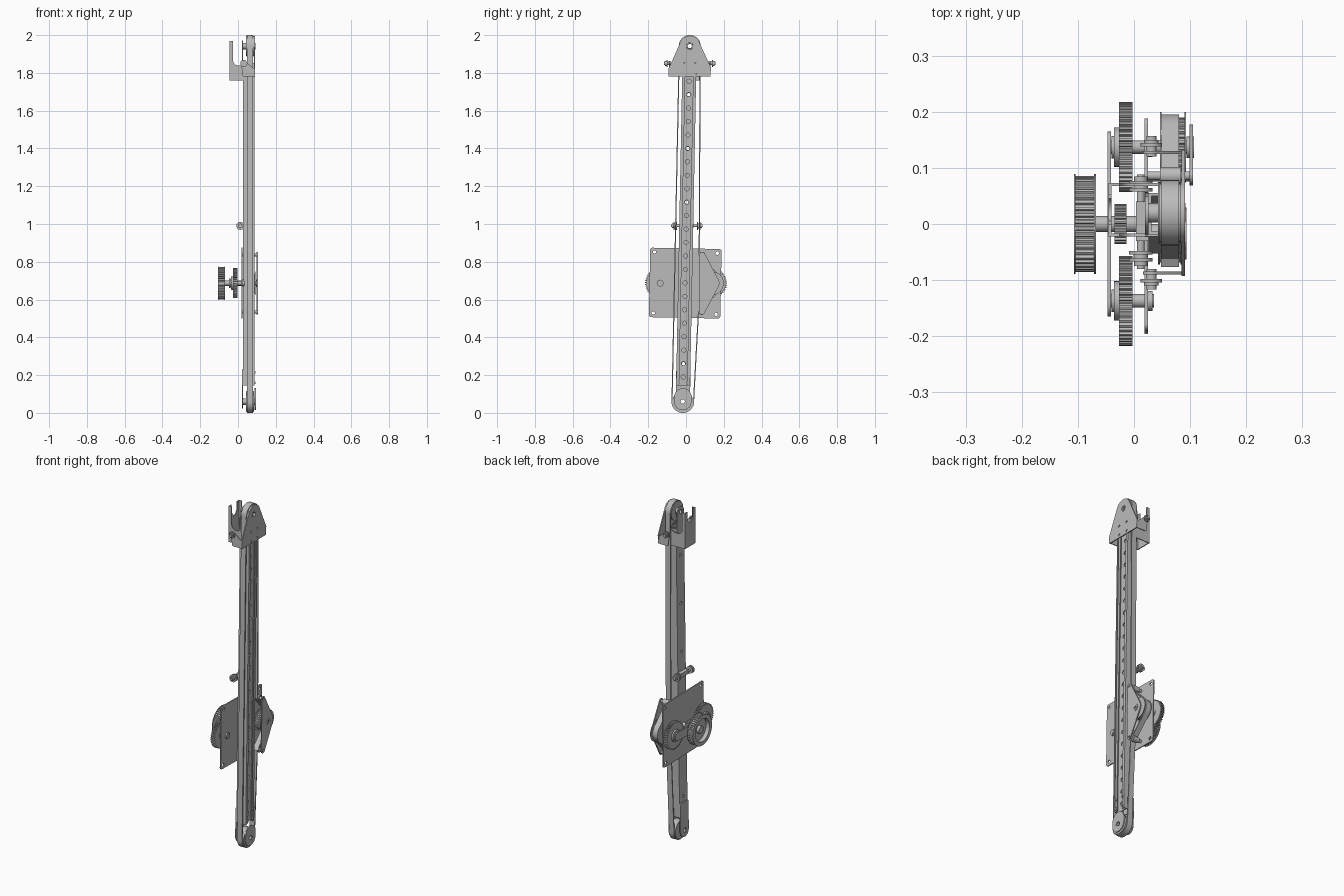
import bpy, bmesh, math
from mathutils import Vector, Matrix
from mathutils.geometry import convex_hull_2d

if "Cube" in bpy.data.objects:
    bpy.data.objects.remove(bpy.data.objects["Cube"])

grey = bpy.data.materials.new("metal_grey")
grey.use_nodes = True
grey.diffuse_color = (0.5, 0.5, 0.5, 1)
grey.node_tree.nodes["Principled BSDF"].inputs["Base Color"].default_value = (0.5, 0.5, 0.5, 1)

parts = []
AXES = {"x": lambda u, v, w: (w, u, v), "y": lambda u, v, w: (u, w, v), "z": lambda u, v, w: (u, v, w)}


def prism(name, loops, lo, hi, axis="x"):
    """Extrude an outline (first loop) with holes (other loops) along an axis."""
    place = AXES[axis]
    bm = bmesh.new()
    edges = []
    for loop in loops:
        vs = [bm.verts.new(place(u, v, lo)) for u, v in loop]
        edges += [bm.edges.new((a, b)) for a, b in zip(vs, vs[1:] + vs[:1])]
    bmesh.ops.triangle_fill(bm, edges=edges, use_beauty=True)
    top = bmesh.ops.extrude_face_region(bm, geom=bm.faces[:])["geom"]
    bmesh.ops.translate(bm, vec=place(0, 0, hi - lo),
                        verts=[g for g in top if isinstance(g, bmesh.types.BMVert)])
    bmesh.ops.recalc_face_normals(bm, faces=bm.faces[:])
    mesh = bpy.data.meshes.new(name)
    bm.to_mesh(mesh)
    bm.free()
    mesh.materials.append(grey)
    ob = bpy.data.objects.new(name, mesh)
    bpy.context.collection.objects.link(ob)
    parts.append(ob)
    return ob


def arc(u, v, r, start=0, end=360, n=32):
    full = abs(end - start) == 360
    steps = n if full else n + 1
    angles = [math.radians(start + (end - start) * i / n) for i in range(steps)]
    return [(u + r * math.cos(a), v + r * math.sin(a)) for a in angles]


def hull(circles):
    """Rounded outline around circles given as (u, v, radius)."""
    pts = [Vector(p) for u, v, r in circles for p in arc(u, v, r, n=24)]
    return [tuple(pts[i]) for i in convex_hull_2d(pts)]


def rect(u0, u1, v0, v1):
    return [(u0, v0), (u1, v0), (u1, v1), (u0, v1)]


def disc(name, u, v, r, lo, hi, axis="x", hole=0):
    loops = [arc(u, v, r)] + ([arc(u, v, hole)] if hole else [])
    return prism(name, loops, lo, hi, axis)


def gear(name, u, v, r, depth, teeth, lo, hi, hole):
    outline = []
    for i in range(teeth):
        for frac, rad in ((0, r - depth), (.3, r - depth), (.45, r), (.85, r)):
            a = math.tau * (i + frac) / teeth
            outline.append((u + rad * math.cos(a), v + rad * math.sin(a)))
    return prism(name, [outline, arc(u, v, hole)], lo, hi)


# Key positions (y, z)
BOTTOM, TOP = (-.017, .06), (.02, 1.942)
DRIVE, MID = (.137, .686), .687
LEAN = math.atan2(TOP[0] - BOTTOM[0], TOP[1] - BOTTOM[1])
LENGTH = math.hypot(TOP[0] - BOTTOM[0], TOP[1] - BOTTOM[1])


def lean(ob, pivot=BOTTOM):
    """Place a part drawn about the origin into the leaning arm."""
    ob.data.transform(Matrix.Translation((0, *pivot)) @ Matrix.Rotation(-LEAN, 4, "X"))
    return ob


# Arm: two side rails, a perforated web and a back strip
z0, z1 = .085, LENGTH - .09
for name, s in (("front", -1), ("back", 1)):
    section = [(.026, .037), (.087, .037), (.087, .021), (.082, .021), (.082, .032), (.026, .032)]
    lean(prism(f"arm_{name}_rail", [[(x, s * y) for x, y in section]], z0, z1, "z"))
holes = [arc(0, .13 + .0712 * i, .011, n=14) for i in range(24)]
lean(prism("arm_web", [rect(-.034, .034, z0, z1)] + holes, .066, .071))
back_holes = [arc(0, .2 + .285 * i, .009, n=14) for i in range(6)]
lean(prism("arm_back_strip", [rect(-.034, .034, z0, z1)] + back_holes, .026, .031))

# Lower fork
lean(prism("lower_inner_fork", [hull([(0, 0, .038), (-.03, .16, .008), (.03, .16, .008)]),
                                arc(0, 0, .015)], .02, .026))
lean(prism("lower_outer_fork", [hull([(0, 0, .046), (0, .025, .046)]), arc(0, 0, .016)], .088, .094))
for y in (-.025, .025):
    for z in (.1, .155):
        lean(disc("lower_screw", y, z, .007, .086, .092))

# Upper inner fork
lean(prism("upper_inner_fork", [hull([(0, LENGTH, .03), (-.034, LENGTH - .14, .006),
                                      (.034, LENGTH - .14, .006)]), arc(0, LENGTH, .015)], .02, .026))

# End pulleys with flanges and axles
for name, (y, z) in (("lower", BOTTOM), ("upper", TOP)):
    disc(f"{name}_pulley", y, z, .052, .046, .084, hole=.018)
    for x in (.043, .083):
        disc(f"{name}_pulley_flange", y, z, .055, x, x + .003, hole=.018)
    disc(f"{name}_axle", y, z, .017, .022, .092, hole=.011)

# Belt: round both ends and the drive pulley
path = arc(*BOTTOM, .057, 180, 360, 20) + [(.066, .535)] + arc(*DRIVE, .055, -44, 44, 14)
path += [(.07, .837)] + arc(*TOP, .055, 0, 180, 20)


def offset(loop, d):
    out = []
    for i, p in enumerate(loop):
        t = Vector(loop[(i + 1) % len(loop)]) - Vector(loop[i - 1])
        n = Vector((t.y, -t.x)).normalized()
        out.append((p[0] + n.x * d, p[1] + n.y * d))
    return out


prism("belt", [offset(path, .003), offset(path, -.003)], .048, .08)

# Upper cover: web plate with front and back side flanges
cover = hull([(-.09, 1.783, .003), (.127, 1.783, .003), (.127, 1.828, .005),
              (-.088, 1.82, .005), (*TOP, .054)])
cover_holes = [arc(y, z, .007, n=12) for y in (-.01, .048) for z in (1.795, 1.848)]
prism("upper_cover", [cover, arc(*TOP, .018)] + cover_holes, .085, .091)
for name, y in (("front", -.09), ("back", .125)):
    flange = hull([(.081, 1.785, .005), (.03, 1.785, .005), (.03, 1.85, .014), (.081, 1.82, .005)])
    prism(f"cover_{name}_flange", [flange], y, y + .005, "y")
    s = -1 if y < 0 else 1
    for r, a, b in ((.009, -.01, .027), (.019, .008, .014), (.013, .014, .02)):
        edge = y if s < 0 else y + .005
        lo, hi = sorted((edge + s * a, edge + s * b))
        disc("cover_bolt", .031, 1.85, r, lo, hi, "y")

# Upper side bracket: notched wall with two cut-out flanges
wall = [(-.022, 1.76), (.073, 1.76), (.073, 1.97), (.052, 1.97), (.052, 1.92)]
wall += arc(.0255, 1.92, .02, 0, -180, 10) + [(-.001, 1.92), (-.001, 1.97), (-.022, 1.97)]
prism("bracket_wall", [wall], -.045, -.04)
side = [(-.045, 1.76), (.045, 1.76), (.045, 1.85), (.02, 1.84)]
side += arc(.002, 1.867, .028, 270, 180, 8) + [(-.026, 1.97), (-.045, 1.97)]
for y in (-.022, .068):
    prism("bracket_flange", [side], y, y + .005, "y")

# Mounting plate with rounded corners
corners = [(y, z) for y in (-.177, .177) for z in (-.172, .172)]
base = [hull([(y, z, .012) for y, z in corners])]
base += [arc(y * .94, z * .94, .009, n=14) for y, z in corners]
base += [arc(s * .137, 0, .012, n=16) for s in (-1, 1)]
lean(prism("mounting_plate", base, .019, .025), (-.004, MID))

# Gear pair, each with hub, collar and shaft
for s in (-1, 1):
    y = s * .137
    gear("drive_gear", y, MID, .08, .007, 48, -.027, -.003, .03)
    disc("gear_web", y, MID, .031, -.02, -.008)
    disc("gear_collar", y, MID, .035, -.036, -.027, hole=.02)
    disc("gear_hub", y, MID, .02, -.04, -.003)
    disc("gear_shaft", y, MID, .012, -.045, .1 if s > 0 else .036)
    disc("shaft_bushing", y, MID, .018, .025, .033)

# Tie bar, pinion and input pulley
prism("gear_tie_bar", [hull([(-.14, MID, .025), (.14, MID, .025)])], -.047, -.041)
gear("pinion", 0, MID, .036, .005, 24, -.035, -.013, .012)
disc("pinion_shaft", 0, MID, .014, -.1, .018)
gear("input_pulley", 0, MID, .086, .005, 44, -.104, -.071, .066)
for x in (-.107, -.071):
    disc("input_pulley_flange", 0, MID, .089, x, x + .003, hole=.066)
disc("input_pulley_web", 0, MID, .067, -.084, -.076)
disc("input_pulley_hub", 0, MID, .022, -.1, -.068)

# Belt drive pulley
gear("belt_drive_pulley", *DRIVE, .053, .004, 30, .048, .092, .012)
for x in (.046, .09):
    disc("drive_pulley_flange", *DRIVE, .063, x, x + .003, hole=.012)

# Outer triangular support with idlers on standoffs
idlers = [(.086, .837), (.084, .535)]
support = hull([(*p, .015) for p in idlers] + [(.137, .686, .04)])
prism("outer_support", [support, arc(*DRIVE, .012)] + [arc(*p, .006, n=12) for p in idlers], .099, .105)
disc("support_bushing", *DRIVE, .019, .094, .107, hole=.009)
for p in idlers:
    disc("idler_standoff", *p, .008, .02, .1)
    disc("idler_roller", *p, .016, .046, .084)

# Stop rollers on a cross pin halfway up the arm
disc("stop_pin", .012, .99, .007, -.08, .088, "y")
prism("stop_block", [rect(.004, .027, .978, 1.002)], -.03, .04, "y")
for s in (-1, 1):
    for r, a, b in ((.021, .053, .059), (.013, .059, .066), (.021, .066, .072), (.012, .072, .08)):
        lo, hi = sorted((.005 + s * a, .005 + s * b))
        disc("stop_roller", .012, .99, r, lo, hi, "y")

# Smooth round surfaces, keep edges sharp
bpy.ops.object.select_all(action="DESELECT")
for ob in parts:
    ob.select_set(True)
bpy.context.view_layer.objects.active = parts[0]
bpy.ops.object.shade_smooth_by_angle(angle=math.radians(30))
